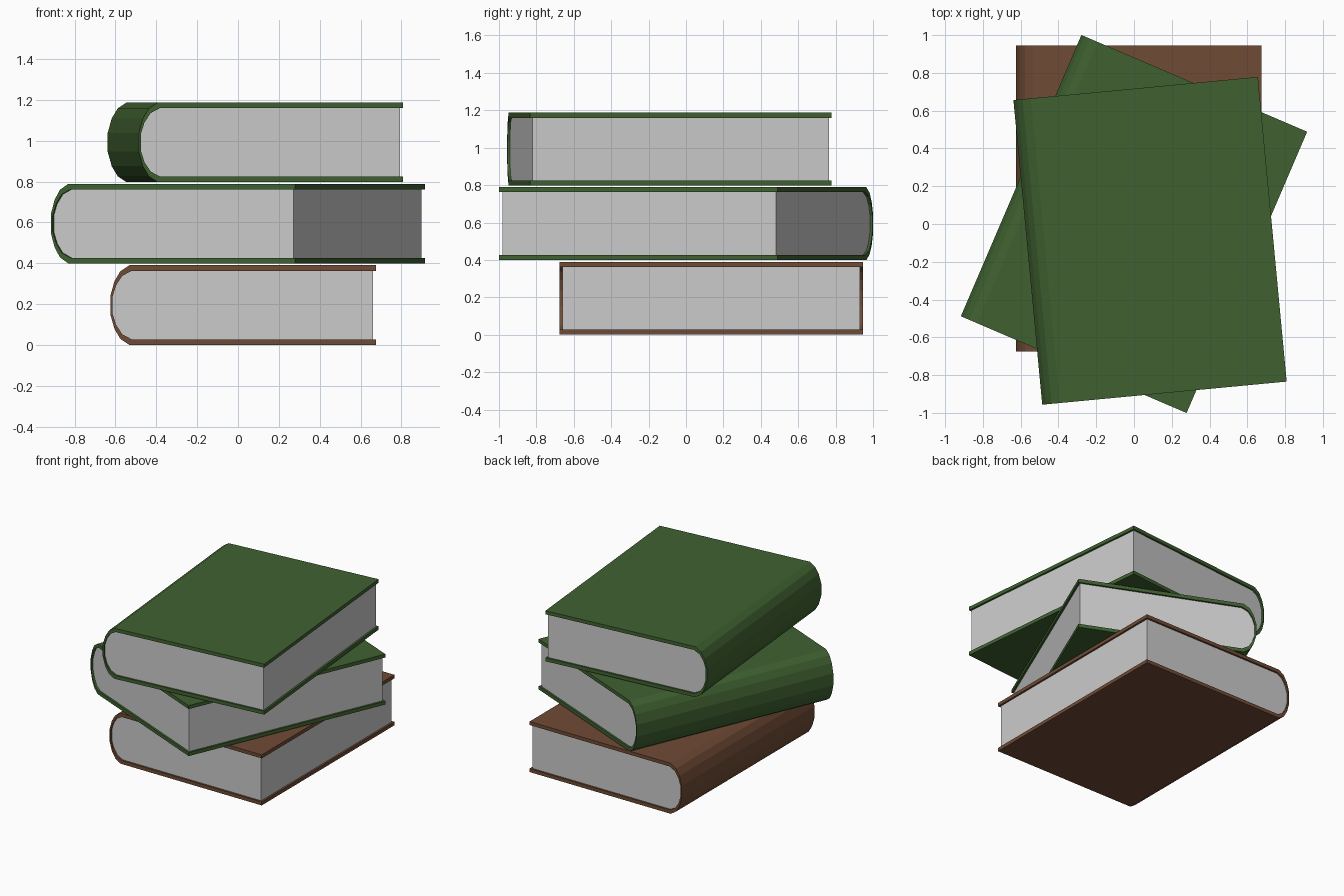
import bpy, bmesh
from math import radians

if "Cube" in bpy.data.objects:
    bpy.data.objects.remove(bpy.data.objects["Cube"])

W, D, H, T = 0.65, 0.81, 0.39, 0.027   # half width, half depth, height, board thickness
INSET = 0.014


def mirrored(upper):
    """Complete an upper half profile with its mirror about mid height."""
    return upper + [(x, H - z) for x, z in reversed(upper)]


# Rounded spine curves, from the top board down to mid height
OUTER = mirrored([(-0.557, H), (-0.601, 0.361), (-0.630, 0.312), (-W, 0.241)])
INNER = mirrored([(-0.545, H - T), (-0.592, 0.338), (-0.622, 0.292), (-0.640, 0.235)])


def material(name, color):
    mat = bpy.data.materials.new(name)
    mat.diffuse_color = color
    mat.use_nodes = True
    mat.node_tree.nodes["Principled BSDF"].inputs["Base Color"].default_value = mat.diffuse_color
    return mat


def extrude_profile(name, profile, half_depth, mat=None):
    """Extrude an xz profile along y."""
    bm = bmesh.new()
    face = bm.faces.new([bm.verts.new((x, -half_depth, z)) for x, z in profile])
    ext = bmesh.ops.extrude_face_region(bm, geom=[face])
    verts = [v for v in ext["geom"] if isinstance(v, bmesh.types.BMVert)]
    bmesh.ops.translate(bm, verts=verts, vec=(0, 2 * half_depth, 0))
    bmesh.ops.recalc_face_normals(bm, faces=bm.faces)
    mesh = bpy.data.meshes.new(name)
    bm.to_mesh(mesh)
    bm.free()
    obj = bpy.data.objects.new(name, mesh)
    bpy.context.collection.objects.link(obj)
    if mat:
        mesh.materials.append(mat)
    return obj


def book(name, x, y, z, angle, mat):
    # C-shaped cover: two boards joined by the rounded spine
    cover_profile = [(W, H)] + OUTER + [(W, 0), (W, T)] + INNER[::-1] + [(W, H - T)]
    cover = extrude_profile(name + "_cover", cover_profile, D, mat)
    # Page block filling the cover, set back from its edges
    page_profile = [(W - INSET, H - T)] + INNER + [(W - INSET, T)]
    pages = extrude_profile(name + "_pages", page_profile, D - INSET)
    for obj in (cover, pages):
        obj.location = (x, y, z)
        obj.rotation_euler.z = radians(angle)


green = material("green_cover", (0.05, 0.12, 0.03, 1))
brown = material("brown_cover", (0.16, 0.07, 0.035, 1))

# Stack from bottom to top
book("bottom_book", 0.025, 0.135, 0.0, 0, brown)
book("middle_book", 0.0, 0.0, 0.399, -23.2, green)
book("top_book", 0.085, -0.089, 0.797, 5.4, green)
